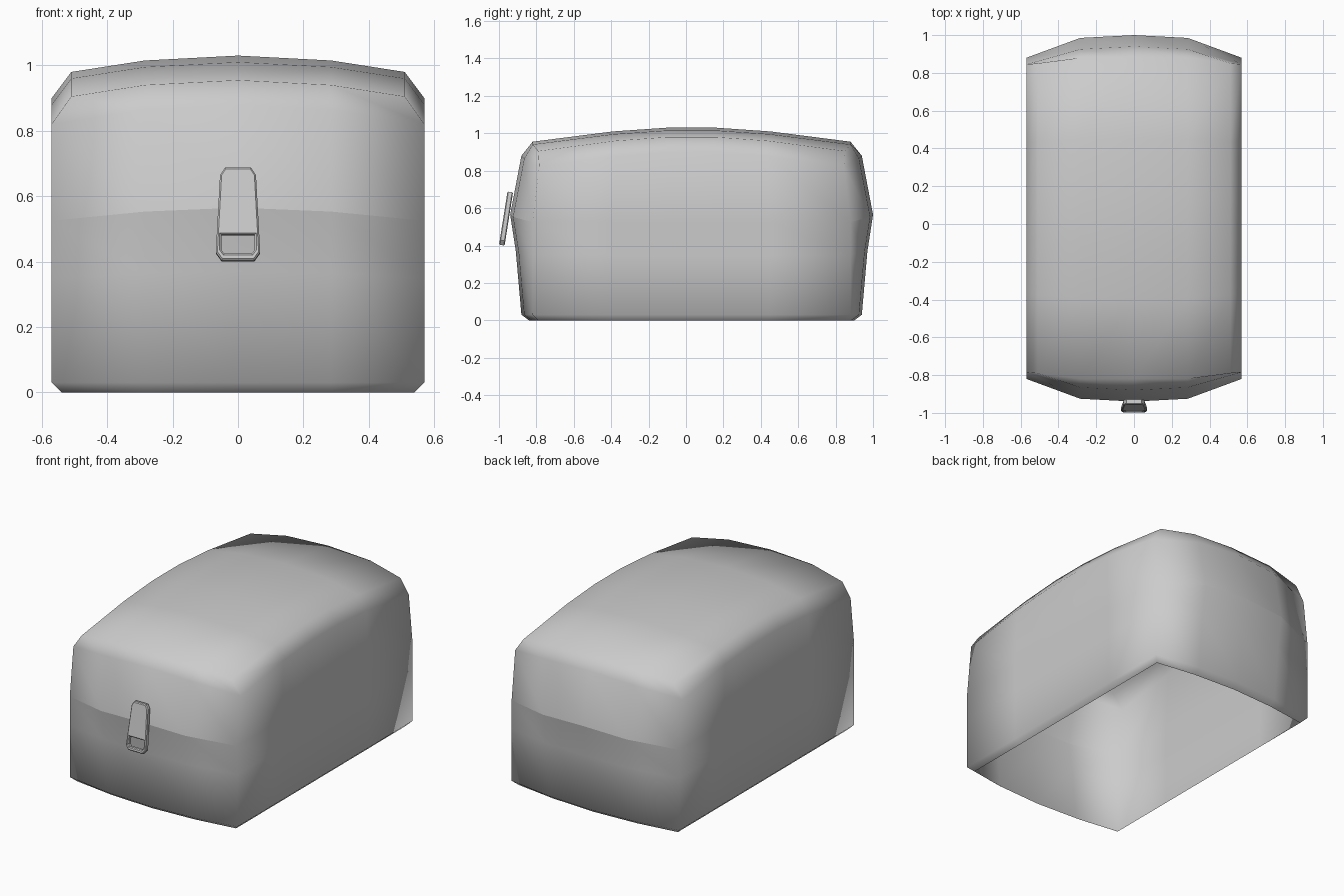
import bpy, bmesh, math

if "Cube" in bpy.data.objects:
    bpy.data.objects.remove(bpy.data.objects["Cube"])

CY = 0.03                                   # body centre in y
XS = [-1, -0.285, 0, 0.285, 1]              # columns; +-1 means the side wall
YS = [-0.85, -0.42, -0.13, 0.13, 0.42, 0.85]
TOP_Z = [0.955, 1.01, 1.03, 1.03, 1.01, 0.955]
COL_DROP = [0.05, 0.015, 0, 0.015, 0.05]

# wall rings: side x, end y at centre / quarter / corner, z at centre / quarter / corner
RINGS = [
    (0.57, (0.91, 0.895, 0.815), (0.88, 0.865, 0.82)),
    (0.57, (0.97, 0.955, 0.85), (0.565, 0.553, 0.525)),
    (0.57, (0.94, 0.925, 0.85), (0.37, 0.365, 0.35)),
    (0.57, (0.91, 0.895, 0.85), (0.03, 0.03, 0.03)),
    (0.54, (0.87, 0.855, 0.82), (0.0, 0.0, 0.0)),
]

# order of grid cells around the rim
rim = ([(i, 0) for i in range(5)] + [(4, j) for j in range(1, 6)]
       + [(i, 5) for i in range(3, -1, -1)] + [(0, j) for j in range(4, 0, -1)])


def wall_point(k, i, j):
    side_x, ys, zs = RINGS[k]
    n = abs(i - 2)
    x = XS[i] * side_x if n == 2 else XS[i]
    if j in (0, 5):
        return x, CY + math.copysign(ys[n], YS[j]), zs[n]
    z = TOP_Z[j] - 0.13 if k == 0 else zs[2]
    return x, CY + YS[j] * ys[2] / 0.85, z


# domed shell, open underneath
bm = bmesh.new()
grid = {}
for i in range(5):
    for j in range(6):
        x = XS[i] * 0.51 if abs(i - 2) == 2 else XS[i]
        y = YS[j] * (0.965 if abs(i - 2) == 2 else 1)
        grid[i, j] = bm.verts.new((x, CY + y, TOP_Z[j] - COL_DROP[i]))
for i in range(4):
    for j in range(5):
        bm.faces.new([grid[i, j], grid[i + 1, j], grid[i + 1, j + 1], grid[i, j + 1]])
previous = [grid[c] for c in rim]
for k in range(len(RINGS)):
    ring = [bm.verts.new(wall_point(k, i, j)) for i, j in rim]
    for a in range(len(rim)):
        b = (a + 1) % len(rim)
        bm.faces.new([previous[a], ring[a], ring[b], previous[b]])
        # crease across both ends
        if k == 1 and rim[a][1] == rim[b][1] and rim[a][1] in (0, 5):
            bm.edges.get((ring[a], ring[b])).smooth = False
    previous = ring
for f in bm.faces:
    f.smooth = True
mesh = bpy.data.meshes.new("bag_shell")
bm.to_mesh(mesh)
bm.free()
bpy.context.collection.objects.link(bpy.data.objects.new("bag_shell", mesh))

# zip pull: tapered plate with a slot
half_outline = [(0.05, -0.145), (0.068, -0.12), (0.055, 0.12), (0.04, 0.143)]
half_slot = [(0.042, -0.124), (0.051, -0.112), (0.051, -0.065)]
curve = bpy.data.curves.new("zip_pull", 'CURVE')
curve.dimensions = '2D'
curve.fill_mode = 'BOTH'
curve.extrude = 0.01
curve.bevel_depth = 0.005
curve.bevel_resolution = 0
curve.offset = -0.005
for half in (half_outline, half_slot):
    pts = half + [(-x, y) for x, y in reversed(half)]
    spline = curve.splines.new('POLY')
    spline.points.add(len(pts) - 1)
    for p, (x, y) in zip(spline.points, pts):
        p.co = (x, y, 0, 1)
    spline.use_cyclic_u = True
pull = bpy.data.objects.new("zip_pull", curve)
bpy.context.collection.objects.link(pull)
pull.location = (0, -0.962, 0.545)
pull.rotation_euler = (math.radians(81), 0, 0)
bpy.context.view_layer.objects.active = pull
pull.select_set(True)
bpy.ops.object.convert(target='MESH')
bpy.ops.object.shade_flat()
